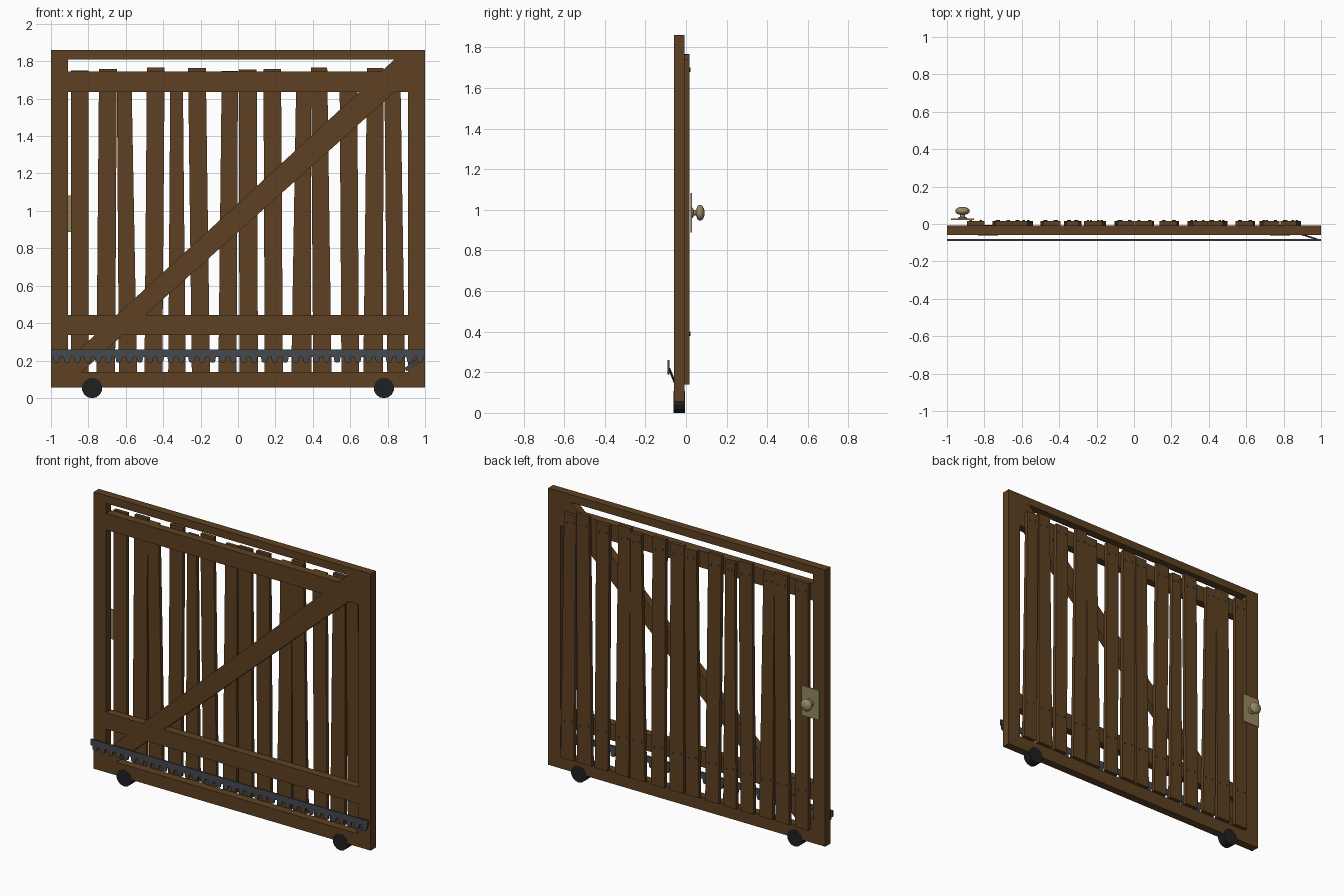
import bpy, bmesh, math
from mathutils import Vector

if "Cube" in bpy.data.objects:
    bpy.data.objects.remove(bpy.data.objects["Cube"])


def material(name, rgb):
    m = bpy.data.materials.new(name)
    m.diffuse_color = (*rgb, 1)
    m.use_nodes = True
    m.node_tree.nodes["Principled BSDF"].inputs["Base Color"].default_value = m.diffuse_color
    return m


WOOD = material("brown_wood", (0.110, 0.053, 0.016))
STEEL = material("dark_steel", (0.060, 0.066, 0.076))
RUBBER = material("black_rubber", (0.014, 0.014, 0.015))
BRASS = material("old_brass", (0.31, 0.25, 0.125))


def finish(name, bm, mat):
    bmesh.ops.recalc_face_normals(bm, faces=bm.faces)
    me = bpy.data.meshes.new(name)
    bm.to_mesh(me)
    bm.free()
    me.materials.append(mat)
    ob = bpy.data.objects.new(name, me)
    bpy.context.collection.objects.link(ob)
    return ob


def add_prism(bm, outline, y0, y1):
    """Extrude an (x, z) outline from y0 to y1."""
    face = bm.faces.new([bm.verts.new((x, y0, z)) for x, z in outline])
    ext = bmesh.ops.extrude_face_region(bm, geom=[face])["geom"]
    verts = [g for g in ext if isinstance(g, bmesh.types.BMVert)]
    bmesh.ops.translate(bm, verts=verts, vec=(0, y1 - y0, 0))


def prism(name, outline, y0, y1, mat):
    bm = bmesh.new()
    add_prism(bm, outline, y0, y1)
    return finish(name, bm, mat)


def rect(x0, x1, z0, z1):
    return [(x0, z0), (x1, z0), (x1, z1), (x0, z1)]


def disc(x, z, r, n):
    return [(x + r * math.cos((i + 0.5) * math.tau / n),
             z + r * math.sin((i + 0.5) * math.tau / n)) for i in range(n)]


FRONT, BACK = -0.06, -0.007        # frame depth
SLAT_BACK = 0.017

# Outer frame and cross rails
prism("left_stile", rect(-1, -0.91, 0.055, 1.86), FRONT, BACK, WOOD)
prism("right_stile", rect(0.91, 1, 0.055, 1.86), FRONT, BACK, WOOD)
prism("top_rail", rect(-0.91, 0.91, 1.81, 1.86), FRONT, BACK, WOOD)
prism("bottom_rail", rect(-0.91, 0.91, 0.055, 0.14), FRONT, BACK, WOOD)
prism("upper_cross_rail", rect(-0.91, 0.91, 1.637, 1.745), FRONT, BACK, WOOD)
prism("lower_cross_rail", rect(-0.91, 0.91, 0.337, 0.444), FRONT, BACK, WOOD)

# Diagonal brace, trimmed to the frame opening
prism("diagonal_brace",
      [(-0.91, 0.14), (-0.835, 0.14), (0.91, 1.70),
       (0.91, 1.81), (0.837, 1.81), (-0.91, 0.203)],
      FRONT + 0.0005, BACK - 0.0005, WOOD)

# Back slats: bottom left, bottom right, top left, top right, top height
SLATS = [
    (-0.893, -0.80, -0.893, -0.80, 1.752),
    (-0.757, -0.657, -0.743, -0.648, 1.760),
    (-0.637, -0.54, -0.648, -0.570, 1.742),
    (-0.50, -0.405, -0.487, -0.392, 1.768),
    (-0.373, -0.28, -0.362, -0.295, 1.740),
    (-0.247, -0.15, -0.267, -0.172, 1.764),
    (-0.105, -0.008, -0.087, 0.000, 1.747),
    (0.008, 0.107, 0.004, 0.100, 1.755),
    (0.143, 0.24, 0.136, 0.230, 1.760),
    (0.285, 0.392, 0.312, 0.390, 1.742),
    (0.402, 0.50, 0.390, 0.477, 1.768),
    (0.553, 0.647, 0.543, 0.637, 1.742),
    (0.670, 0.775, 0.690, 0.778, 1.764),
    (0.798, 0.893, 0.782, 0.868, 1.742),
]
slats, nails = bmesh.new(), bmesh.new()
for b0, b1, t0, t1, top in SLATS:
    add_prism(slats, [(b0, 0.14), (b1, 0.14), (t1, top), (t0, top)],
              BACK, SLAT_BACK)
    # Two nail heads at each cross rail
    for z in (0.39, 1.69):
        k = (z - 0.14) / (top - 0.14)
        left, right = b0 + (t0 - b0) * k, b1 + (t1 - b1) * k
        for x, dz in ((left + 0.02, 0.004), (right - 0.02, -0.004)):
            add_prism(nails, disc(x, z + dz, 0.007, 8), SLAT_BACK - 0.002,
                      SLAT_BACK + 0.005)
finish("back_slats", slats, WOOD)
finish("nail_heads", nails, STEEL)

# Toothed drive rack along the front
TEETH = 36
pitch = 2.0 / TEETH
rack = [(1, 0.26), (-1, 0.26)]
for i in range(TEETH):
    x = -1 + i * pitch
    for u, z in ((0.0, 0.220), (0.2, 0.220), (0.28, 0.195), (0.40, 0.189),
                 (0.68, 0.189), (0.80, 0.195), (0.88, 0.220)):
        rack.append((x + u * pitch, z))
rack.append((1, 0.220))
prism("drive_rack", rack, -0.091, -0.081, STEEL)

# Slanted metal strap joining the rack to the frame
bm = bmesh.new()
start, end = Vector((0.895, -0.058, 0.15)), Vector((0.975, -0.083, 0.212))
side, thick = Vector((-0.006, 0, 0.008)), Vector((0.001, 0.005, 0.001))
rings = [[bm.verts.new(p + side * a + thick * b)
          for a, b in ((-1, 0), (1, 0), (1, 1), (-1, 1))]
         for p in (start, end)]
for i in range(4):
    j = (i + 1) % 4
    bm.faces.new((rings[0][i], rings[0][j], rings[1][j], rings[1][i]))
bm.faces.new(rings[0])
bm.faces.new(rings[1])
finish("rack_strap", bm, STEEL)

# Wheels
for name, x in (("left_wheel", -0.78), ("right_wheel", 0.78)):
    prism(name, disc(x, 0.053, 0.0545, 14), FRONT - 0.001, BACK + 0.001, RUBBER)

# Handle plate
KX, KZ = -0.917, 0.985
prism("handle_plate", rect(KX - 0.062, KX + 0.062, KZ - 0.097, KZ + 0.097),
      0.022, 0.029, BRASS)

# Turned knob, revolved around the y axis: (radius, y)
PROFILE = [(0.026, 0.028), (0.024, 0.034), (0.014, 0.038), (0.013, 0.050),
           (0.030, 0.055), (0.038, 0.063), (0.039, 0.071), (0.034, 0.081),
           (0.022, 0.088), (0.010, 0.091)]
bm = bmesh.new()
N = 24
rings = [[bm.verts.new((KX + r * math.cos(i * math.tau / N), y,
                        KZ + r * math.sin(i * math.tau / N)))
          for i in range(N)] for r, y in PROFILE]
for a, b in zip(rings, rings[1:]):
    for i in range(N):
        j = (i + 1) % N
        bm.faces.new((a[i], a[j], b[j], b[i]))
bm.faces.new(rings[0])
bm.faces.new(rings[-1])
knob = finish("handle_knob", bm, BRASS)
bpy.context.view_layer.objects.active = knob
knob.select_set(True)
bpy.ops.object.shade_smooth_by_angle(angle=math.radians(40))
